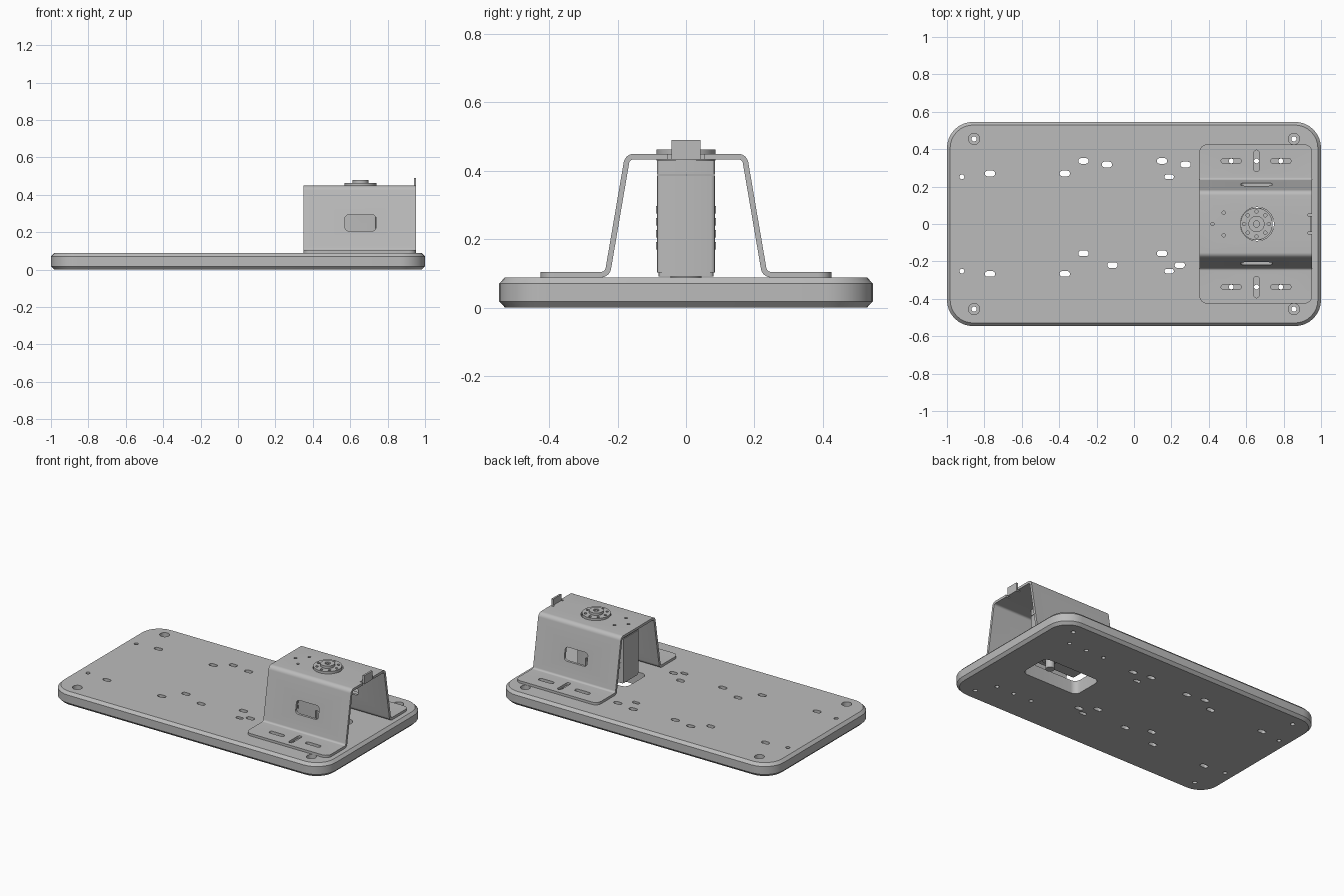
import bpy, bmesh, math
from mathutils import Vector

if "Cube" in bpy.data.objects:
    bpy.data.objects.remove(bpy.data.objects["Cube"])

grey = bpy.data.materials.new("light grey")
grey.diffuse_color = (0.5, 0.5, 0.5, 1)
grey.use_nodes = True
grey.node_tree.nodes["Principled BSDF"].inputs["Base Color"].default_value = grey.diffuse_color


def rounded(cx, cy, w, h, r, n=8):
    """Rounded rectangle outline, counter-clockwise."""
    pts = []
    for k, (sx, sy) in enumerate([(1, 1), (-1, 1), (-1, -1), (1, -1)]):
        for i in range(n + 1):
            a = math.pi / 2 * (k + i / n)
            pts.append((cx + sx * (w / 2 - r) + r * math.cos(a),
                        cy + sy * (h / 2 - r) + r * math.sin(a)))
    return pts


def circle(cx, cy, r, n=32):
    return [(cx + r * math.cos(2 * math.pi * i / n), cy + r * math.sin(2 * math.pi * i / n))
            for i in range(n)]


def slot(cx, cy, w, h):
    return rounded(cx, cy, w, h, min(w, h) / 2 - 0.0005, 6)


def loft(bm, levels):
    """Closed solid through stacked rings of 3D points."""
    rings = [[bm.verts.new(p) for p in lv] for lv in levels]
    n = len(rings[0])
    bm.faces.new(rings[0][::-1])
    bm.faces.new(rings[-1])
    for a, b in zip(rings, rings[1:]):
        for i in range(n):
            j = (i + 1) % n
            bm.faces.new((a[i], a[j], b[j], b[i]))


def prism(bm, outline, z0, z1):
    loft(bm, [[(x, y, z) for x, y in outline] for z in (z0, z1)])


def box(bm, x0, x1, y0, y1, z0, z1):
    prism(bm, [(x0, y0), (x1, y0), (x1, y1), (x0, y1)], z0, z1)


def finish(name, bm, smooth=True):
    bmesh.ops.recalc_face_normals(bm, faces=bm.faces)
    me = bpy.data.meshes.new(name)
    bm.to_mesh(me)
    bm.free()
    me.materials.append(grey)
    ob = bpy.data.objects.new(name, me)
    bpy.context.collection.objects.link(ob)
    return ob


def boolean(ob, bm, op='DIFFERENCE'):
    """Apply a boolean with a temporary cutter."""
    cutter = finish("cutter", bm)
    cutter.hide_render = True
    m = ob.modifiers.new("cut", 'BOOLEAN')
    m.operation, m.object, m.solver = op, cutter, 'EXACT'
    bpy.context.view_layer.objects.active = ob
    bpy.ops.object.modifier_apply(modifier=m.name)
    bpy.data.objects.remove(cutter)


# Base plate with chamfered rim
T = 0.088
bm = bmesh.new()
loft(bm, [[(x, y, z) for x, y in rounded(0, 0, 2 - 2 * d, 1.092 - 2 * d, 0.14 - d)]
          for z, d in [(0, 0.017), (0.018, 0), (T - 0.018, 0), (T, 0.017)]])
base = finish("base_plate", bm)

# Plate openings: slots, screw holes, window under the motor
bm = bmesh.new()
for x, y in [(-.77, .27), (-.37, .27), (-.27, .337), (-.145, .318), (.15, .337), (.275, .318),
             (-.77, -.267), (-.37, -.267), (-.27, -.157), (-.115, -.22), (.15, -.157), (.245, -.22)]:
    prism(bm, slot(x, y, 0.055, 0.03), -0.1, 0.2)
for s in (-1, 1):
    prism(bm, slot(0.188, s * 0.252, 0.05, 0.024), -0.1, 0.2)
    for x in (-.92, .52, .655, .785):
        prism(bm, circle(x, s * (0.252 if x < 0 else 0.337), 0.013, 16), -0.1, 0.2)
    for x in (-.855, .855):
        prism(bm, circle(x, s * 0.455, 0.014, 20), -0.1, 0.2)
prism(bm, rounded(0.57, 0, 0.42, 0.22, 0.04), -0.1, 0.2)
boolean(base, bm)
bm = bmesh.new()
for x in (-.855, .855):
    for y in (-.455, .455):
        prism(bm, circle(x, y, 0.03), 0.045, 0.2)
boolean(base, bm)

# Bent sheet bracket: filleted centre line, thickened and extruded along x
X0, X1, TH, SX = 0.35, 0.952, 0.016, 0.655
corners = [Vector(p) for p in [(.425, T + TH / 2), (.23, T + TH / 2), (.171, .441),
                               (-.171, .441), (-.23, T + TH / 2), (-.425, T + TH / 2)]]
path = [(corners[0], Vector((-1, 0)))]
R = 0.022
for a, b, c in zip(corners, corners[1:], corners[2:]):
    u, v = (b - a).normalized(), (c - b).normalized()
    turn = math.atan2(u.x * v.y - u.y * v.x, u.dot(v))
    s = 1 if turn > 0 else -1
    start = b - u * R * math.tan(abs(turn) / 2)
    centre = start + Vector((-u.y, u.x)) * R * s
    for i in range(9):
        t = turn * i / 8
        d = Vector((u.x * math.cos(t) - u.y * math.sin(t), u.x * math.sin(t) + u.y * math.cos(t)))
        path.append((centre + Vector((d.y, -d.x)) * R * s, d))
path.append((corners[-1], Vector((-1, 0))))
side = [[p + Vector((-d.y, d.x)) * TH / 2 * k for p, d in path] for k in (1, -1)]
section = side[0] + side[1][::-1]
bm = bmesh.new()
loft(bm, [[(x, p.x, p.y) for p in section] for x in (X0, X1)])
bracket = finish("bracket", bm)
bm = bmesh.new()
prism(bm, rounded((X0 + X1) / 2, 0, X1 - X0, 0.85, 0.04), -0.1, 1)
boolean(bracket, bm, 'INTERSECT')

# Bracket openings: flange slots, top holes, tab reliefs, side windows
bm = bmesh.new()
for s in (-1, 1):
    for x, w, h in [(.52, .108, .028), (SX, .028, .115), (.785, .108, .028)]:
        prism(bm, slot(x, s * 0.337, w, h), 0.05, 0.14)
    prism(bm, circle(0.48, s * 0.06, 0.009, 16), 0.4, 0.5)
    box(bm, 0.93, 1, s * 0.048 - 0.006, s * 0.048 + 0.006, 0.4, 0.5)
prism(bm, circle(0.42, 0, 0.009, 16), 0.4, 0.5)
prism(bm, circle(SX + 0.003, 0, 0.09, 40), 0.4, 0.5)
loft(bm, [[(x, y, z) for x, z in rounded(SX, 0.25, 0.166, 0.086, 0.02)] for y in (-0.5, 0.5)])
boolean(bracket, bm)

# Upright tab at the open end
bm = bmesh.new()
box(bm, 0.94, X1, -0.042, 0.042, 0.434, 0.49)
tab = finish("end_tab", bm)

# Motor case with a narrow seam, side ribs and side recesses
bm = bmesh.new()
for z0, z1, d in [(T + 0.002, 0.102, 0.004), (0.102, 0.385, 0), (0.385, 0.389, 0.003), (0.389, 0.43, 0)]:
    prism(bm, rounded(0.57, 0, 0.34 - 2 * d, 0.17 - 2 * d, 0.012, 3), z0, z1)
motor = finish("motor_case", bm)
bm = bmesh.new()
for s in (-1, 1):
    y = s * 0.085
    box(bm, 0.625, 0.675, y - 0.015, y + 0.015, 0.13, 0.19)
boolean(motor, bm)
bm = bmesh.new()
for s in (-1, 1):
    for z in (0.17, 0.205, 0.24, 0.275):
        box(bm, 0.415, 0.5, s * 0.085 - 0.002, s * 0.085 + 0.002, z, z + 0.022)
ribs = finish("motor_ribs", bm)

# Output horn: drilled disc with a raised hub
bm = bmesh.new()
prism(bm, circle(SX, 0, 0.086, 48), 0.43, 0.462)
horn = finish("output_horn", bm)
bm = bmesh.new()
for i in range(8):
    a = math.pi / 4 * i
    prism(bm, circle(SX + 0.066 * math.cos(a), 0.066 * math.sin(a), 0.009, 12), 0.445, 0.5)
boolean(horn, bm)
bm = bmesh.new()
prism(bm, circle(SX, 0, 0.043), 0.455, 0.478)
hub = finish("horn_hub", bm)
bm = bmesh.new()
prism(bm, circle(SX, 0, 0.017, 20), 0.468, 0.5)
boolean(hub, bm)
bm = bmesh.new()
prism(bm, circle(SX, 0, 0.009, 6), 0.46, 0.474)
finish("horn_screw", bm)

# Rear shaft hanging into the plate window
bm = bmesh.new()
prism(bm, circle(SX, 0, 0.045), 0.078, 0.095)
prism(bm, circle(SX, 0, 0.028), 0.02, 0.08)
finish("rear_shaft", bm)

# Smooth the curved walls, keep the edges sharp
bpy.ops.object.select_all(action='DESELECT')
for ob in bpy.context.scene.objects:
    ob.select_set(True)
bpy.context.view_layer.objects.active = base
bpy.ops.object.shade_smooth_by_angle(angle=math.radians(30))
